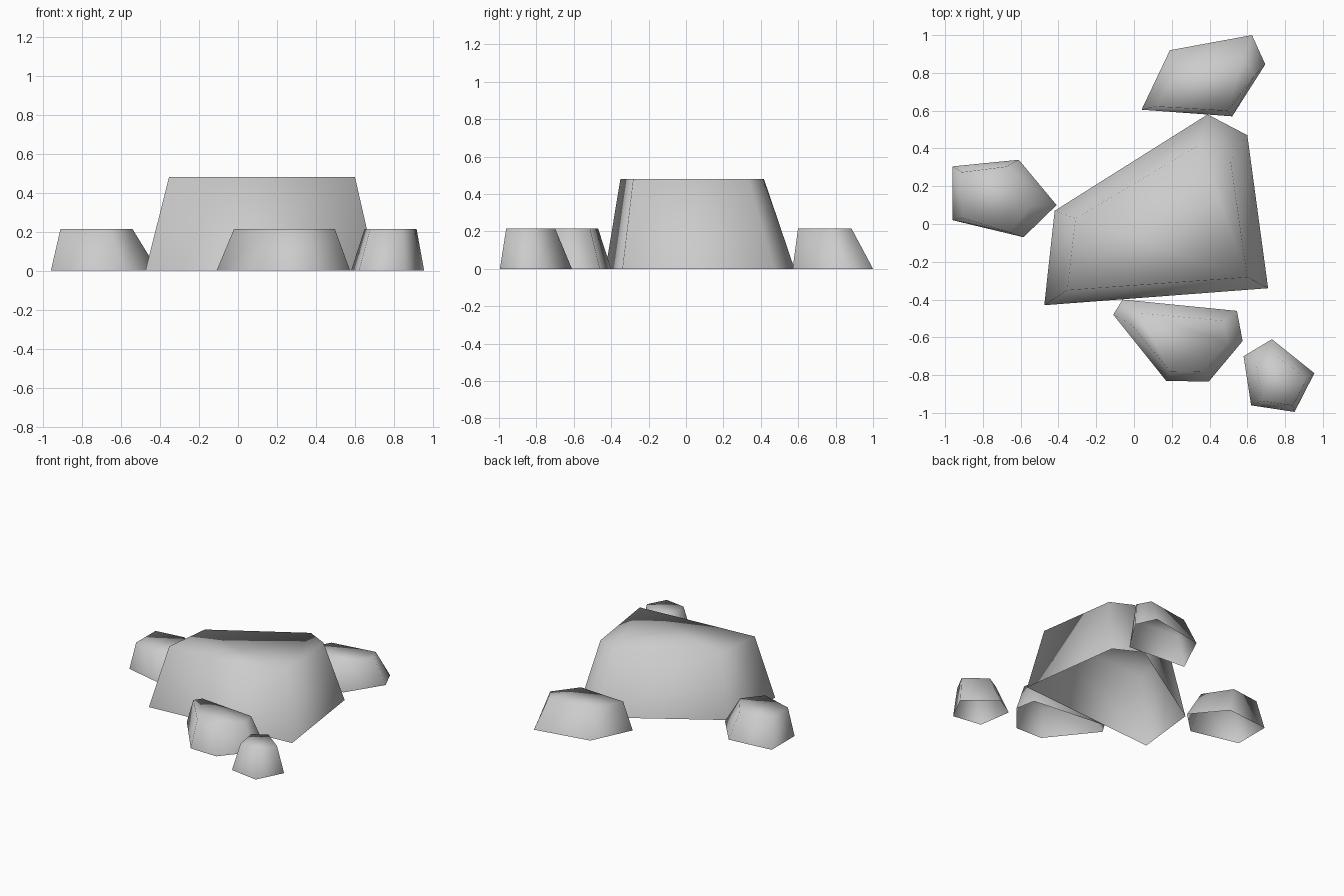
import bpy
import bmesh

cube = bpy.data.objects.get("Cube")
if cube:
    bpy.data.objects.remove(cube, do_unlink=True)

GREY = (0.6, 0.6, 0.6, 1.0)
stone = bpy.data.materials.new("stone_grey")
stone.diffuse_color = GREY
stone.use_nodes = True
bsdf = stone.node_tree.nodes["Principled BSDF"]
bsdf.inputs["Base Color"].default_value = GREY
bsdf.inputs["Roughness"].default_value = 0.9


def rock(name, outline, height, centre, taper):
    """Open-bottomed stone: ground outline drawn up to a smaller flat top."""
    bm = bmesh.new()
    base = [bm.verts.new((x, y, 0)) for x, y in outline]
    (cx, cy), (sx, sy) = centre, taper
    top = [bm.verts.new((cx + (x - cx) * sx, cy + (y - cy) * sy, height))
           for x, y in outline]
    count = len(outline)
    for i in range(count):
        j = (i + 1) % count
        bm.faces.new((base[i], base[j], top[j], top[i]))
    bm.faces.new(top)
    for face in bm.faces:
        face.smooth = True
    mesh = bpy.data.meshes.new(name)
    bm.to_mesh(mesh)
    bm.free()
    mesh.materials.append(stone)
    obj = bpy.data.objects.new(name, mesh)
    bpy.context.collection.objects.link(obj)


SMALL = 0.215

# Outlines run anticlockwise seen from above
rock("main_rock",
     [(-0.475, -0.43), (0.71, -0.34), (0.6, 0.47), (0.39, 0.58), (-0.42, 0.07)],
     0.48, (0.146, -0.1), (0.805, 0.76))
rock("back_rock",
     [(0.04, 0.605), (0.52, 0.57), (0.695, 0.845), (0.625, 1.0), (0.19, 0.92)],
     SMALL, (0.4, 0.656), (0.8, 0.666))
rock("side_rock",
     [(-0.96, 0.02), (-0.585, -0.07), (-0.41, 0.1), (-0.61, 0.34), (-0.96, 0.305)],
     SMALL, (-0.81, 0.1), (0.67, 0.85))
rock("front_rock",
     [(-0.11, -0.48), (0.17, -0.83), (0.395, -0.835), (0.575, -0.62),
      (0.545, -0.46), (-0.06, -0.4)],
     SMALL, (0.256, -0.65), (0.754, 0.72))
rock("corner_rock",
     [(0.58, -0.7), (0.62, -0.96), (0.85, -0.995), (0.955, -0.79), (0.73, -0.61)],
     SMALL, (0.82, -0.89), (0.71, 0.68))
